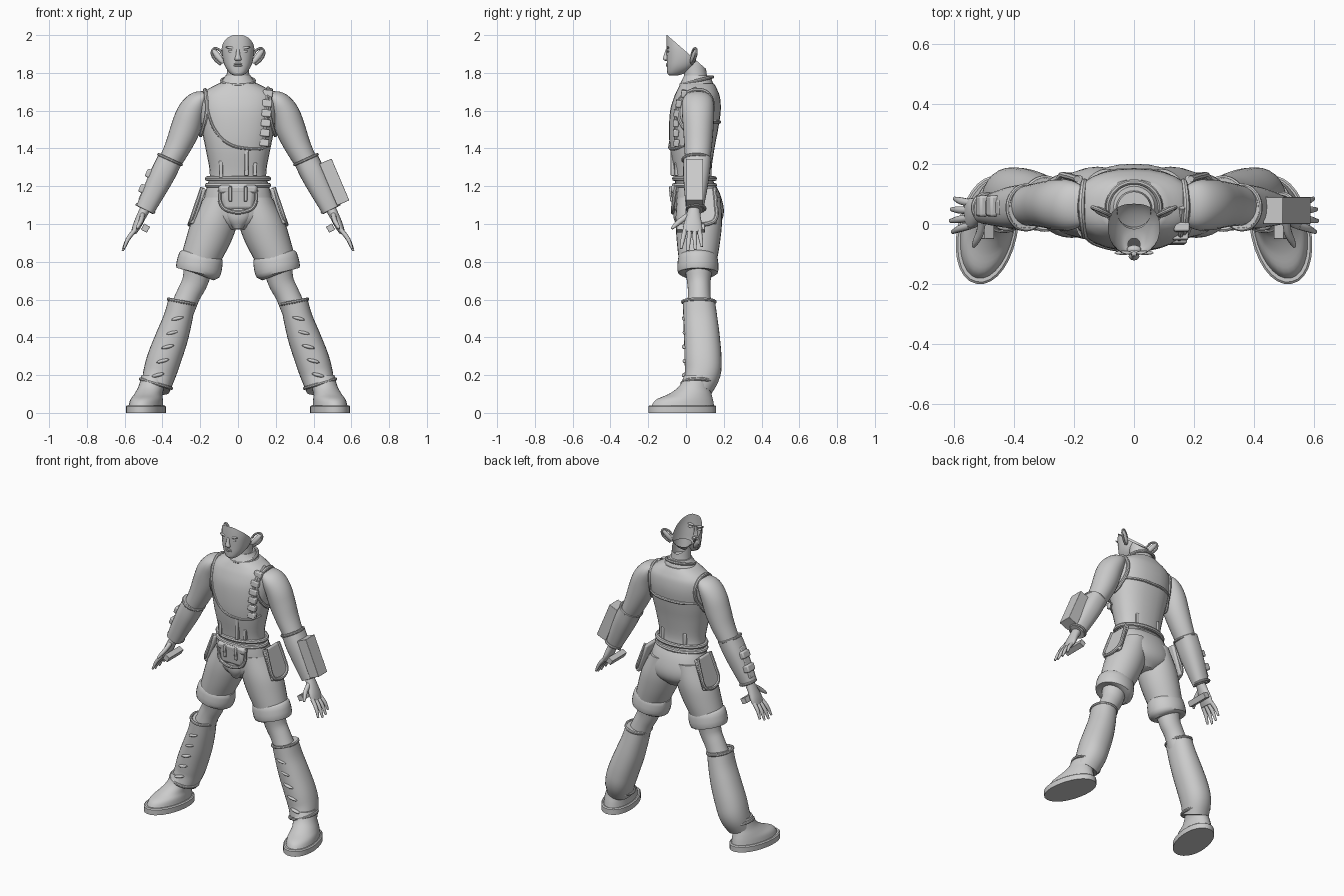
import bpy, bmesh, math
from mathutils import Vector, Matrix
from mathutils.bvhtree import BVHTree

cube = bpy.data.objects.get("Cube")
if cube:
    bpy.data.objects.remove(cube, do_unlink=True)

grey = bpy.data.materials.new("plain grey")
grey.use_nodes = True
grey.diffuse_color = (.6, .6, .6, 1)
grey.node_tree.nodes["Principled BSDF"].inputs["Base Color"].default_value = (.6, .6, .6, 1)
parts = []


def add(name, bm, mirror=False, bevel=0):
    """Turn a bmesh into a named object, with optional bevel and left-right mirror."""
    bmesh.ops.recalc_face_normals(bm, faces=bm.faces)
    mesh = bpy.data.meshes.new(name)
    bm.to_mesh(mesh)
    bm.free()
    mesh.materials.append(grey)
    obj = bpy.data.objects.new(name, mesh)
    bpy.context.collection.objects.link(obj)
    if bevel:
        mod = obj.modifiers.new("bevel", 'BEVEL')
        mod.width, mod.segments = bevel, 2
    if mirror:
        obj.modifiers.new("mirror", 'MIRROR').use_mirror_merge = False
    parts.append(obj)
    return obj


def spline(points, steps):
    """Catmull-Rom interpolation through the given stations."""
    pts = [Vector(p) for p in points]
    ext = [pts[0] * 2 - pts[1]] + pts + [pts[-1] * 2 - pts[-2]]
    out = []
    for i in range(1, len(pts)):
        a, b, c, d = ext[i - 1:i + 3]
        for s in range(steps):
            t = s / steps
            out.append(.5 * (2 * b + (c - a) * t + (2 * a - 5 * b + 4 * c - d) * t ** 2
                             + (3 * b - a - 3 * c + d) * t ** 3))
    return out + [pts[-1]]


def tube(name, stations, level=False, yaw=0, power=2, sides=28, steps=4,
         mirror=False, caps=True, clip=None):
    """Loft oval rings; a station is x, y, z, half width, half depth."""
    rows = spline(stations, steps)
    bm = bmesh.new()
    rings = []
    for i, row in enumerate(rows):
        centre = Vector(row[:3])
        u, v = Vector((1, 0, 0)), Vector((0, 1, 0))
        if level:
            turn = Matrix.Rotation(yaw, 3, 'Z')
            u, v = turn @ u, turn @ v
        else:
            along = Vector(rows[min(i + 1, len(rows) - 1)][:3]) - Vector(rows[max(i - 1, 0)][:3])
            u = v.cross(along).normalized()
            v = along.cross(u).normalized()
        ring = []
        for k in range(sides):
            c, s = math.cos(math.tau * k / sides), math.sin(math.tau * k / sides)
            p = math.copysign(abs(c) ** (2 / power), c) * row[3]
            q = math.copysign(abs(s) ** (2 / power), s) * row[4]
            ring.append(bm.verts.new(centre + u * p + v * q))
        rings.append(ring)
    for low, high in zip(rings, rings[1:]):
        for k in range(sides):
            n = (k + 1) % sides
            bm.faces.new((low[k], low[n], high[n], high[k]))
    if caps:
        bm.faces.new(rings[0])
        bm.faces.new(rings[-1])
    if clip:
        bmesh.ops.bisect_plane(bm, geom=bm.verts[:] + bm.edges[:] + bm.faces[:],
                               plane_co=clip[0], plane_no=clip[1], clear_outer=True)
    return add(name, bm, mirror)


def place(centre, size, tilt):
    return (Matrix.Translation(centre) @ Matrix.Rotation(tilt[1], 4, 'Y')
            @ Matrix.Rotation(tilt[0], 4, 'X') @ Matrix.Diagonal((*size, 1)))


def box(name, centre, size, tilt=(0, 0), bevel=.006, mirror=False):
    bm = bmesh.new()
    bmesh.ops.create_cube(bm, size=1, matrix=place(centre, size, tilt))
    return add(name, bm, mirror, bevel)


def ball(name, centre, radii, tilt=(0, 0), mirror=False):
    bm = bmesh.new()
    bmesh.ops.create_uvsphere(bm, u_segments=16, v_segments=10, radius=1,
                              matrix=place(centre, radii, tilt))
    return add(name, bm, mirror)


def cord(name, points, radius, closed=False, mirror=False):
    """Round piping that follows a smooth path."""
    curve = bpy.data.curves.new(name, 'CURVE')
    curve.dimensions, curve.bevel_depth, curve.bevel_resolution = '3D', radius, 2
    curve.resolution_u, curve.use_fill_caps = 6, True
    line = curve.splines.new('BEZIER')
    line.bezier_points.add(len(points) - 1)
    for knot, p in zip(line.bezier_points, points):
        knot.co = p
        knot.handle_left_type = knot.handle_right_type = 'AUTO'
    line.use_cyclic_u = closed
    temp = bpy.data.objects.new(name + " path", curve)
    bpy.context.collection.objects.link(temp)
    bpy.context.view_layer.update()
    mesh = bpy.data.meshes.new_from_object(temp.evaluated_get(bpy.context.evaluated_depsgraph_get()))
    bm = bmesh.new()
    bm.from_mesh(mesh)
    bpy.data.objects.remove(temp, do_unlink=True)
    return add(name, bm, mirror)


def oval(x, y, z, a, b, slope=0, rise=0):
    """Closed ring of points; slope lifts it toward +x and rise toward the back."""
    angles = [math.tau * k / 16 for k in range(16)]
    return [(x + a * math.cos(t), y + b * math.sin(t),
             z + slope * a * math.cos(t) + rise * b * math.sin(t)) for t in angles]


# Torso and pelvis
torso = tube("torso", [(0, .045, 1.2, .155, .1), (0, .035, 1.28, .15, .1), (0, .033, 1.4, .172, .118),
                       (0, .04, 1.5, .192, .13), (0, .05, 1.6, .205, .134), (0, .058, 1.67, .2, .122),
                       (0, .06, 1.71, .165, .106), (0, .06, 1.745, .1, .088)], level=True, power=2.3)
hull = BVHTree.FromPolygons([v.co for v in torso.data.vertices],
                            [p.vertices[:] for p in torso.data.polygons])


def skin(x, z, side=-1):
    """Point on the torso surface; side -1 is the front and 1 the back."""
    hit = hull.ray_cast(Vector((x, side, z)), Vector((0, -side, 0)))[0]
    return Vector((x, hit.y if hit else .055, z))


tube("pelvis", [(0, .045, 1.23, .155, .098), (0, .06, 1.16, .175, .12), (0, .07, 1.08, .188, .13),
                (0, .07, 1.02, .16, .12), (0, .065, .97, .06, .08)], level=True, power=2.3)
tube("shorts leg", [(.09, .068, 1.14, .09, .115), (.122, .068, 1.02, .122, .123),
                    (.157, .066, .91, .122, .115), (.2, .063, .8, .108, .1)], level=True, mirror=True)
tube("shorts cuff", [(.194, .063, .84, .1, .09), (.196, .063, .83, .116, .102), (.205, .063, .78, .122, .109),
                     (.213, .063, .742, .116, .105), (.215, .063, .735, .09, .08)], mirror=True, steps=2)

# Vest piping, collar and harness
tube("collar", [(0, .055, 1.71, .125, .098), (0, .056, 1.74, .102, .088), (0, .058, 1.765, .08, .078),
                (0, .058, 1.785, .068, .068)], level=True, steps=2)
cord("collar rim", oval(0, .057, 1.758, .086, .083, rise=.25), .009, True)
cord("armhole piping", [skin(.17, 1.685), skin(.165, 1.6), skin(.18, 1.52), (.198, .05, 1.47),
                        skin(.18, 1.52, 1), skin(.165, 1.6, 1), skin(.17, 1.685, 1), (.175, .06, 1.71)],
     .011, True, True)
cord("chest seam", [skin(x, z) for x, z in ((-.165, 1.66), (-.155, 1.58), (-.11, 1.48), (-.04, 1.42),
                                            (.04, 1.4), (.13, 1.4), (.17, 1.42))], .008)
cord("back seam", [skin(x, 1.54 + .15 * x * x, 1) for x in (-.17, -.1, 0, .1, .17)], .01)
for i in range(6):
    box("harness pouch", skin(.158 - .004 * i, 1.69 - .052 * i), (.052, .03, .038), (-.1, .1))
cord("harness strap", [skin(.16 - .004 * i, 1.72 - .052 * i) for i in range(7)], .01)
for x, z, tall in ((.045, 1.33, .15), (-.09, 1.29, .09), (.09, 1.29, .07)):
    box("front tab", skin(x, z), (.02, .02, tall), (0, 0), .004)
for x in (-.08, .08):
    box("back tab", skin(x, 1.28, 1), (.02, .02, .09), (0, 0), .004)

# Belt, waist pouch and hip pouches
for z in (1.205, 1.24):
    cord("belt", oval(0, .045, z, .163, .106), .013, True)
box("waist pouch", (0, -.04, 1.14), (.18, .07, .14), (.1, 0), .025)
box("pouch flap", (0, -.055, 1.185), (.2, .05, .045), (.1, 0), .014)
cord("pouch trim", [(-.095, -.055, 1.2), (-.088, -.068, 1.1), (-.05, -.07, 1.07), (.05, -.07, 1.07),
                    (.088, -.068, 1.1), (.095, -.055, 1.2)], .01)
box("pouch buckle", (.04, -.075, 1.16), (.018, .025, .08), (.1, 0), .004, True)
tube("front guard", [(0, -.04, 1.1, .085, .025), (0, -.035, 1.03, .06, .03), (0, -.01, .975, .025, .03)],
     level=True)
flap = ((.212, .085, 1.095), (.026, .155, .2), (0, -.33))
box("hip pouch", *flap, .01, True)
cord("hip pouch trim", [place(*flap) @ Vector((.4, y, z)) for y, z in (
    (-.42, .5), (-.48, 0), (-.47, -.36), (-.32, -.48), (.32, -.48), (.47, -.36), (.48, 0), (.42, .5))],
     .011, False, True)

# Legs, gaiters and shoes
tube("knee", [(.205, .065, .8, .08, .08), (.226, .068, .7, .069, .063), (.26, .07, .63, .064, .06),
              (.295, .07, .55, .066, .066)], mirror=True)
tube("gaiter", [(.297, .068, .59, .072, .085), (.318, .076, .5, .077, .09), (.35, .084, .4, .086, .095),
                (.39, .09, .29, .09, .098), (.415, .088, .21, .087, .095), (.437, .06, .13, .077, .08)],
     mirror=True, power=2.2)
cord("gaiter rim", oval(.297, .068, .588, .071, .085, .2), .009, True, True)
cord("gaiter strap", oval(.434, .063, .155, .082, .084, .3), .009, True, True)
for i in range(5):
    ball("gaiter fold", (.32 + .026 * i, -.006 + .004 * (i % 2), .5 - .075 * i), (.035, .016, .01),
         (0, .25), True)
turn = math.radians(12)
tube("shoe", [(.444, .062, .2, .066, .07), (.458, .045, .14, .068, .083), (.474, .022, .1, .073, .115),
              (.484, -.008, .07, .082, .154), (.488, -.018, .03, .088, .172)],
     level=True, yaw=turn, mirror=True)
tube("sole", [(.488, -.02, .04, .093, .176), (.488, -.02, .034, .1, .183), (.488, -.02, 0, .1, .183)],
     level=True, yaw=turn, power=2.1, steps=1, mirror=True)

# Arms, gauntlets and hands
tube("upper arm", [(.17, .06, 1.68, .03, .065), (.213, .062, 1.645, .06, .083), (.25, .064, 1.585, .075, .085),
                   (.28, .065, 1.5, .078, .08), (.318, .064, 1.41, .069, .073),
                   (.37, .06, 1.31, .058, .064)], mirror=True)
tube("gauntlet", [(.358, .06, 1.345, .066, .073), (.4, .055, 1.26, .066, .07), (.45, .05, 1.16, .058, .058),
                  (.493, .045, 1.075, .05, .045)], mirror=True, power=2.4)
for x, z, a, b in ((.36, 1.341, .06, .072), (.49, 1.083, .045, .045)):
    cord("gauntlet rim", oval(x, .055, z, a, b, .45), .008, True, True)
tube("palm", [(.488, .043, 1.085, .028, .03), (.512, .04, 1.04, .025, .038), (.535, .036, .99, .022, .05),
              (.552, .034, .955, .015, .05)], mirror=True)
for i in range(4):
    reach = (.8, .95, 1, .9)[i]
    tip = Vector((.065, .018 - .014 * i, -.11)) * reach
    root = Vector((.546, .07 - .025 * i, .968))
    mid = root + tip * .5 + Vector((.006, 0, .004))
    tube("finger", [(*root, .012, .013), (*mid, .011, .012), (*(root + tip), .006, .007)],
         sides=10, mirror=True)
tube("thumb", [(.505, .02, 1.05, .014, .016), (.512, -.025, 1.02, .013, .015), (.525, -.055, .995, .011, .012),
               (.535, -.075, .975, .006, .006)], sides=10, mirror=True)
box("palm grip", (.49, .025, .978), (.036, .15, .036), (0, -.5), .002, True)

# Forearm devices: a large case on the left, small blocks on the right
lean = -math.radians(23)
box("forearm case", (.51, .045, 1.222), (.07, .09, .24), (0, lean), .002)
for x, z in ((-.465, 1.265), (-.5, 1.185)):
    box("forearm block", (x, .06, z), (.045, .07, .045), (0, -lean), .008)
box("forearm plate", (-.475, .055, 1.215), (.03, .05, .2), (0, -lean), .006)

# Head: an open shell cut off behind the hairline
cut = (Vector((0, -.1, 2)), Vector((0, .165, .19)))
tube("neck", [(0, .057, 1.72, .068, .068), (0, .05, 1.79, .06, .06), (0, .042, 1.87, .056, .06)],
     level=True, caps=False, clip=cut)
tube("head", [(0, -.068, 1.785, .02, .02), (0, -.053, 1.798, .042, .045), (0, -.028, 1.83, .066, .073),
              (0, -.012, 1.87, .08, .09), (0, -.004, 1.92, .087, .1), (0, -.002, 1.96, .086, .102),
              (0, -.002, 2, .08, .101)], level=True, caps=False, clip=cut, power=2.3)
tube("nose", [(0, -.099, 1.925, .009, .008), (0, -.105, 1.895, .011, .012), (0, -.108, 1.873, .018, .013),
              (0, -.1, 1.862, .012, .008)], level=True, sides=12)
ball("brow", (.036, -.096, 1.932), (.03, .007, .007), (0, -.15), True)
ball("eye", (.034, -.094, 1.913), (.017, .006, .007), (0, -.1), True)
for z in (1.838, 1.847):
    ball("lip", (0, -.097, z), (.024, .009, .006))
ball("chin", (0, -.085, 1.803), (.024, .015, .014))
ball("ear", (.106, .04, 1.888), (.016, .013, .05), (-.3, .65), True)
cord("ear rim", [(.08, .03, 1.895), (.1, .04, 1.922), (.127, .052, 1.928), (.138, .055, 1.908),
                 (.122, .045, 1.87), (.092, .03, 1.845)], .007, False, True)

# Smooth shading with sharp edges kept
bpy.ops.object.select_all(action='DESELECT')
for obj in parts:
    obj.select_set(True)
bpy.context.view_layer.objects.active = torso
bpy.ops.object.shade_smooth_by_angle(angle=math.radians(40))
